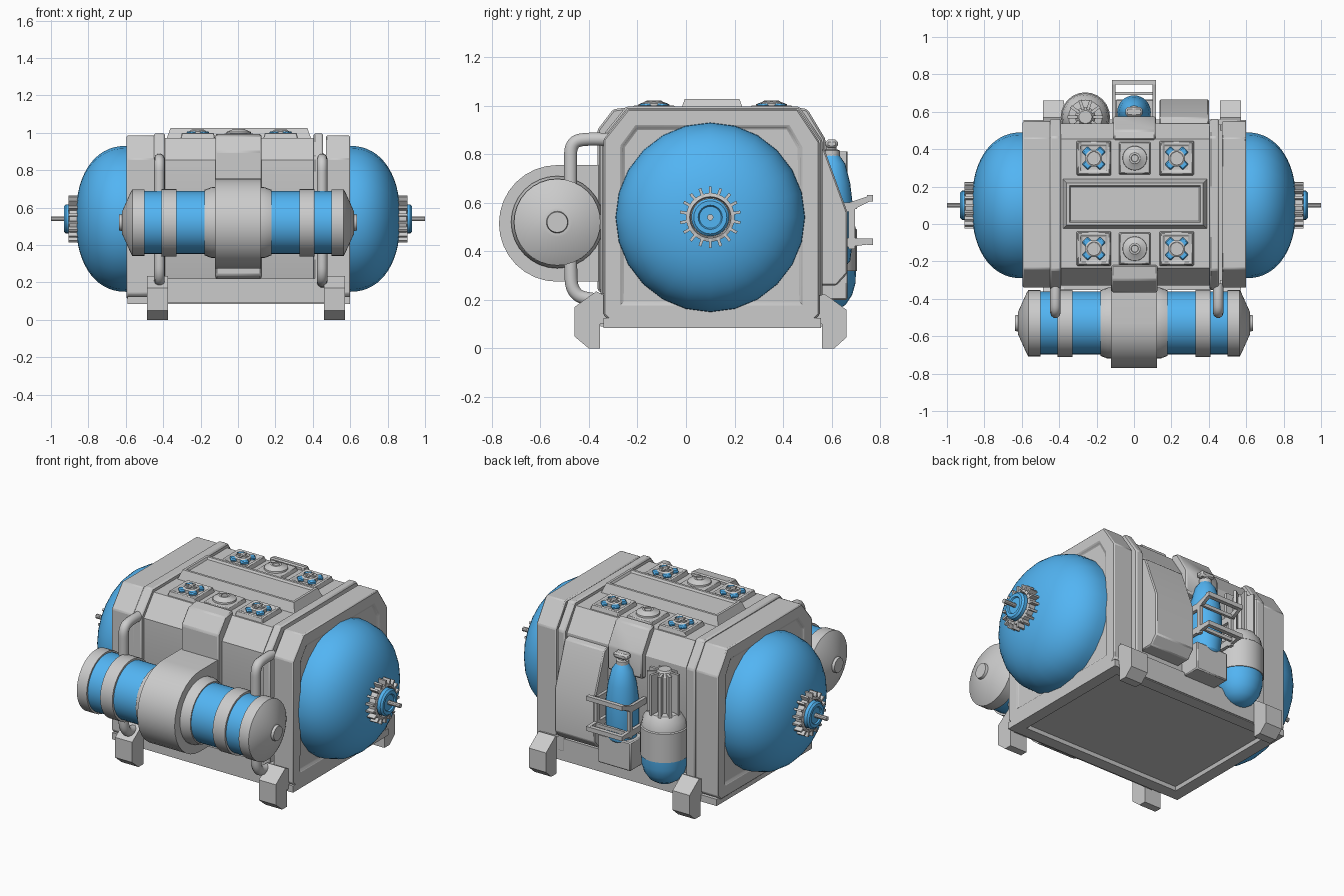
import bpy, bmesh
from math import sin, cos, pi, radians
from mathutils import Vector, Matrix

if "Cube" in bpy.data.objects:
    bpy.data.objects.remove(bpy.data.objects["Cube"])

blue = bpy.data.materials.new("blue_paint")
blue.diffuse_color = (0.085, 0.46, 0.9, 1)
blue.use_nodes = True
blue.node_tree.nodes["Principled BSDF"].inputs["Base Color"].default_value = blue.diffuse_color


def finish(name, bm, mat=None, bevel=0):
    bmesh.ops.recalc_face_normals(bm, faces=bm.faces)
    me = bpy.data.meshes.new(name)
    bm.to_mesh(me)
    bm.free()
    me.shade_smooth()
    me.set_sharp_from_angle(angle=radians(32))
    ob = bpy.data.objects.new(name, me)
    bpy.context.collection.objects.link(ob)
    if mat:
        me.materials.append(mat)
    if bevel:
        m = ob.modifiers.new("bevel", 'BEVEL')
        m.width, m.segments, m.limit_method = bevel, 1, 'ANGLE'
    return ob


def prism(name, pts, x0, x1, mat=None, bevel=0, inset=None):
    """Extrude a (y, z) outline along x; inset = (side, thickness, depth)."""
    bm = bmesh.new()
    a = [bm.verts.new((x0, y, z)) for y, z in pts]
    b = [bm.verts.new((x1, y, z)) for y, z in pts]
    caps = [bm.faces.new(a[::-1]), bm.faces.new(b)]
    n = len(pts)
    for i in range(n):
        j = (i + 1) % n
        bm.faces.new((a[i], a[j], b[j], b[i]))
    bmesh.ops.recalc_face_normals(bm, faces=bm.faces)
    if inset:
        bmesh.ops.inset_individual(bm, faces=[caps[inset[0]]], thickness=inset[1], depth=0)
        bmesh.ops.inset_individual(bm, faces=[caps[inset[0]]], thickness=0.008, depth=inset[2])
    return finish(name, bm, mat, bevel)


def box(name, lo, hi, mat=None, bevel=0, taper=0, inset=None, side=1):
    """Box; side=1 tapers/insets the top face, side=-1 the bottom face."""
    lo, hi = Vector(lo), Vector(hi)
    bm = bmesh.new()
    c, s = (lo + hi) / 2, hi - lo
    bmesh.ops.create_cube(bm, size=1, matrix=Matrix.Translation(c) @ Matrix.Diagonal((*s, 1)))
    face = next(f for f in bm.faces if f.normal.z * side > 0.9)
    for v in face.verts:
        v.co.x -= taper * (1 if v.co.x > c.x else -1)
        v.co.y -= taper * (1 if v.co.y > c.y else -1)
    if inset:
        bmesh.ops.inset_individual(bm, faces=[face], thickness=inset[0], depth=0)
        bmesh.ops.inset_individual(bm, faces=[face], thickness=0.01, depth=inset[1])
    return finish(name, bm, mat, bevel)


def lathe(name, prof, at, axis='Z', segs=24, mat=None):
    """Revolve (distance, radius) points; axis is X, -X or Z."""
    bm = bmesh.new()
    rings = []
    for t, r in prof:
        ring = []
        for i in range(segs):
            u, v = r * cos(2 * pi * i / segs), r * sin(2 * pi * i / segs)
            p = (u, v, t) if axis == 'Z' else ((t if axis == 'X' else -t), u, v)
            ring.append(bm.verts.new(Vector(at) + Vector(p)))
        rings.append(ring)
    for a, b in zip(rings, rings[1:]):
        for i in range(segs):
            j = (i + 1) % segs
            bm.faces.new((a[i], a[j], b[j], b[i]))
    bm.faces.new(rings[0][::-1])
    bm.faces.new(rings[-1])
    return finish(name, bm, mat)


def tube(name, pts, r, kind='POLY', res=3):
    cu = bpy.data.curves.new(name, 'CURVE')
    cu.dimensions, cu.bevel_depth, cu.bevel_resolution = '3D', r, res
    cu.use_fill_caps = True
    sp = cu.splines.new(kind)
    sp.points.add(len(pts) - 1)
    for p, q in zip(sp.points, pts):
        p.co = (*q, 1)
    if kind == 'NURBS':
        sp.use_endpoint_u, sp.order_u, sp.resolution_u = True, 3, 6
    ob = bpy.data.objects.new(name, cu)
    bpy.context.collection.objects.link(ob)
    return ob


# Housing: core, raised bands, end frames
def outline(d=0.0):
    return [(-0.34 - d, 0.14), (-0.34 - d, 0.86 + d / 2), (-0.24 - d / 2, 0.985 + d),
            (0.46 + d / 2, 0.985 + d), (0.55 + d, 0.85 + d / 2), (0.55 + d, 0.14),
            (0.52, 0.11), (-0.31, 0.11)]


prism("housing_core", outline(-0.012), -0.42, 0.45)
prism("left_band", outline(0.012), -0.45, -0.39, bevel=0.008)
prism("right_band", outline(0.012), 0.405, 0.455, bevel=0.008)
prism("left_end_frame", outline(), -0.595, -0.43, bevel=0.018, inset=(0, 0.08, -0.012))
prism("right_end_frame", outline(), 0.47, 0.6, bevel=0.018, inset=(1, 0.08, -0.012))
box("base_plate", (-0.59, -0.34, 0.085), (0.6, 0.555, 0.125), inset=(0.1, -0.02), side=-1)
box("front_skirt", (-0.42, -0.352, 0.09), (0.55, -0.32, 0.22))
box("back_skirt", (-0.42, 0.53, 0.09), (0.55, 0.56, 0.22))

# Brackets folded over the upper front and back edges
prism("front_bracket", [(-0.30, 0.2), (-0.365, 0.24), (-0.365, 0.90), (-0.30, 0.985),
                        (-0.22, 0.995), (-0.22, 0.9)], -0.12, 0.125, bevel=0.008)
prism("back_bracket", [(0.5, 0.7), (0.575, 0.72), (0.575, 0.86), (0.50, 0.985),
                       (0.45, 0.995), (0.45, 0.9)], -0.11, 0.115, bevel=0.008)

# Feet
for x in (-0.43, 0.515):
    prism("front_foot", [(-0.46, 0.17), (-0.46, 0.05), (-0.40, 0), (-0.355, 0), (-0.355, 0.1),
                         (-0.30, 0.1), (-0.30, 0.2), (-0.37, 0.235)], x - 0.056, x + 0.056)
    prism("back_foot", [(0.66, 0.16), (0.66, 0.045), (0.61, 0), (0.56, 0), (0.56, 0.1),
                        (0.5, 0.1), (0.5, 0.2), (0.57, 0.225)], x - 0.056, x + 0.056)

# End domes with toothed hubs
dome = []
for i in range(15):
    a = i / 15 * pi / 2
    dome.append((0.27 * sin(a) ** 0.9, 0.39 * cos(a) ** 0.87))
dome.append((0.27, 0.03))
for s, ax in ((1, 'X'), (-1, '-X')):
    lathe("end_dome", [(-0.02, 0.39)] + dome, (s * 0.597, 0.1, 0.54), ax, 24, blue)
    hub = (s * 0.85, 0.1, 0.54)
    lathe("hub_ring", [(0, 0.1), (0.05, 0.1), (0.055, 0.085), (0.03, 0.08)], hub, ax, 36)
    lathe("hub_cap", [(0, 0.078), (0.07, 0.078), (0.08, 0.068), (0.08, 0.05), (0.072, 0.045)], hub, ax, 24, blue)
    lathe("hub_shaft", [(0, 0.013), (0.15, 0.013)], hub, ax, 10)
    bm = bmesh.new()
    for k in range(18):
        m = (Matrix.Translation((s * 0.878, 0.1, 0.54)) @ Matrix.Rotation(k * pi / 9, 4, 'X')
             @ Matrix.Translation((0, 0, 0.108)) @ Matrix.Diagonal((0.054, 0.012, 0.036, 1)))
        bmesh.ops.create_cube(bm, size=1, matrix=m)
    finish("hub_teeth", bm)

# Front tank with bands, caps and centre clamp
tank = (0, -0.53, 0.52)
lathe("front_tank", [(-0.55, 0.168), (0.55, 0.168)], tank, 'X', 32, blue)
for s, ax in ((1, 'X'), (-1, '-X')):
    lathe("tank_cap", [(0.5, 0.165), (0.5, 0.178), (0.565, 0.178), (0.575, 0.16), (0.62, 0.06),
                       (0.62, 0.045), (0.635, 0.042)], tank, ax, 32)
    lathe("tank_band", [(0.33, 0.165), (0.33, 0.18), (0.41, 0.18), (0.41, 0.165)], tank, ax, 32)
    lathe("tank_collar", [(0.1, 0.19), (0.14, 0.19), (0.18, 0.175), (0.18, 0.165)], tank, ax, 32)
arc = [(-0.53 - 0.24 * sin(i * pi / 16), 0.515 + 0.24 * cos(i * pi / 16)) for i in range(17)]
prism("tank_clamp", arc + [(-0.33, 0.275), (-0.33, 0.755)], -0.123, 0.122)

# Hoses joining tank and housing
for x in (-0.42, 0.45):
    tube("upper_hose", [(x, -0.32, 0.86), (x, -0.40, 0.865), (x, -0.475, 0.85), (x, -0.475, 0.75),
                        (x, -0.475, 0.65)], 0.028, 'NURBS')
    tube("lower_hose", [(x, -0.475, 0.4), (x, -0.475, 0.32), (x, -0.47, 0.24), (x, -0.42, 0.2),
                        (x, -0.32, 0.2)], 0.028, 'NURBS')

# Roof: centre hatch and two rows of pads
box("roof_hatch", (-0.385, -0.03, 0.96), (0.395, 0.245, 1.027), taper=0.025, inset=(0.02, -0.012))
for y in (-0.132, 0.352):
    for x in (-0.215, 0.228):
        box("valve_pad", (x - 0.095, y - 0.095, 0.96), (x + 0.095, y + 0.095, 1.0), taper=0.01,
            inset=(0.018, -0.01), bevel=0.004)
        for a in (45, 135):
            arm = box("valve_arm", (-0.068, -0.022, 0), (0.068, 0.022, 0.02), blue, 0.006)
            arm.location, arm.rotation_euler.z = (x, y, 0.988), radians(a)
        lathe("valve_cap", [(0, 0.045), (0.02, 0.045), (0.026, 0.036), (0.022, 0.03)], (x, y, 0.988), segs=20)
        for a in (0, 90):
            bar = box("valve_cross", (-0.034, -0.006, 0), (0.034, 0.006, 0.012))
            bar.location, bar.rotation_euler.z = (x, y, 1.006), radians(a)
    box("button_pad", (-0.085, y - 0.09, 0.96), (0.092, y + 0.09, 0.996), taper=0.01, bevel=0.004)
    lathe("roof_button", [(0, 0.066), (0.012, 0.064), (0.024, 0.035), (0.028, 0.03), (0.028, 0.02),
                          (0.022, 0.018)], (0.004, y, 0.993))

# Back: sloped locker and lower box
prism("back_locker", [(0.53, 0.83), (0.57, 0.82), (0.665, 0.56), (0.665, 0.31), (0.62, 0.26),
                      (0.53, 0.26)], 0.137, 0.4, bevel=0.006)
box("bottle_base", (-0.1, 0.53, 0.2), (0.115, 0.665, 0.37), bevel=0.006)

# Back: blue bottle with valve and rack
bottle = (0, 0.598, 0)
lathe("bottle", [(0.34, 0.06), (0.36, 0.078), (0.45, 0.09), (0.58, 0.09), (0.68, 0.078), (0.76, 0.058),
                 (0.8, 0.03)], bottle, segs=24, mat=blue)
lathe("bottle_neck", [(0.78, 0.035), (0.815, 0.035), (0.82, 0.022), (0.84, 0.022)], bottle, segs=12)
box("bottle_valve", (-0.045, 0.575, 0.825), (0.045, 0.625, 0.86), bevel=0.01)
for z, rise in ((0.575, 0.035), (0.43, 0.0)):
    for x in (-0.108, 0.108):
        prism("rack_arm", [(0.54, z - 0.012), (0.67, z - 0.012), (0.765, z + rise), (0.765, z + rise + 0.022),
                           (0.67, z + 0.025), (0.54, z + 0.025)], x - 0.01, x + 0.01)
    box("rack_bar", (-0.118, 0.745, z + rise - 0.004), (0.118, 0.77, z + rise + 0.022))
    box("rack_inner_bar", (-0.118, 0.69, z), (0.118, 0.705, z + 0.02))
for x in (-0.108, 0.108):
    box("rack_post", (x - 0.01, 0.67, 0.41), (x + 0.01, 0.695, 0.59))

# Back: finned canister
can = (-0.26, 0.572, 0)
lathe("canister_tip", [(0.15, 0.02), (0.157, 0.05), (0.18, 0.085), (0.22, 0.112), (0.27, 0.126), (0.33, 0.128)],
      can, mat=blue)
lathe("canister_body", [(0.32, 0.132), (0.49, 0.132), (0.495, 0.126), (0.54, 0.118), (0.575, 0.09),
                        (0.58, 0.06)], can)
lathe("canister_core", [(0.57, 0.055), (0.79, 0.055), (0.82, 0.035)], can, segs=16)
bm = bmesh.new()
for k in range(10):
    m = (Matrix.Translation((can[0], can[1], 0.685)) @ Matrix.Rotation(k * pi / 5, 4, 'Z')
         @ Matrix.Translation((0.065, 0, 0)) @ Matrix.Diagonal((0.06, 0.016, 0.25, 1)))
    bmesh.ops.create_cube(bm, size=1, matrix=m)
finish("canister_fins", bm)
